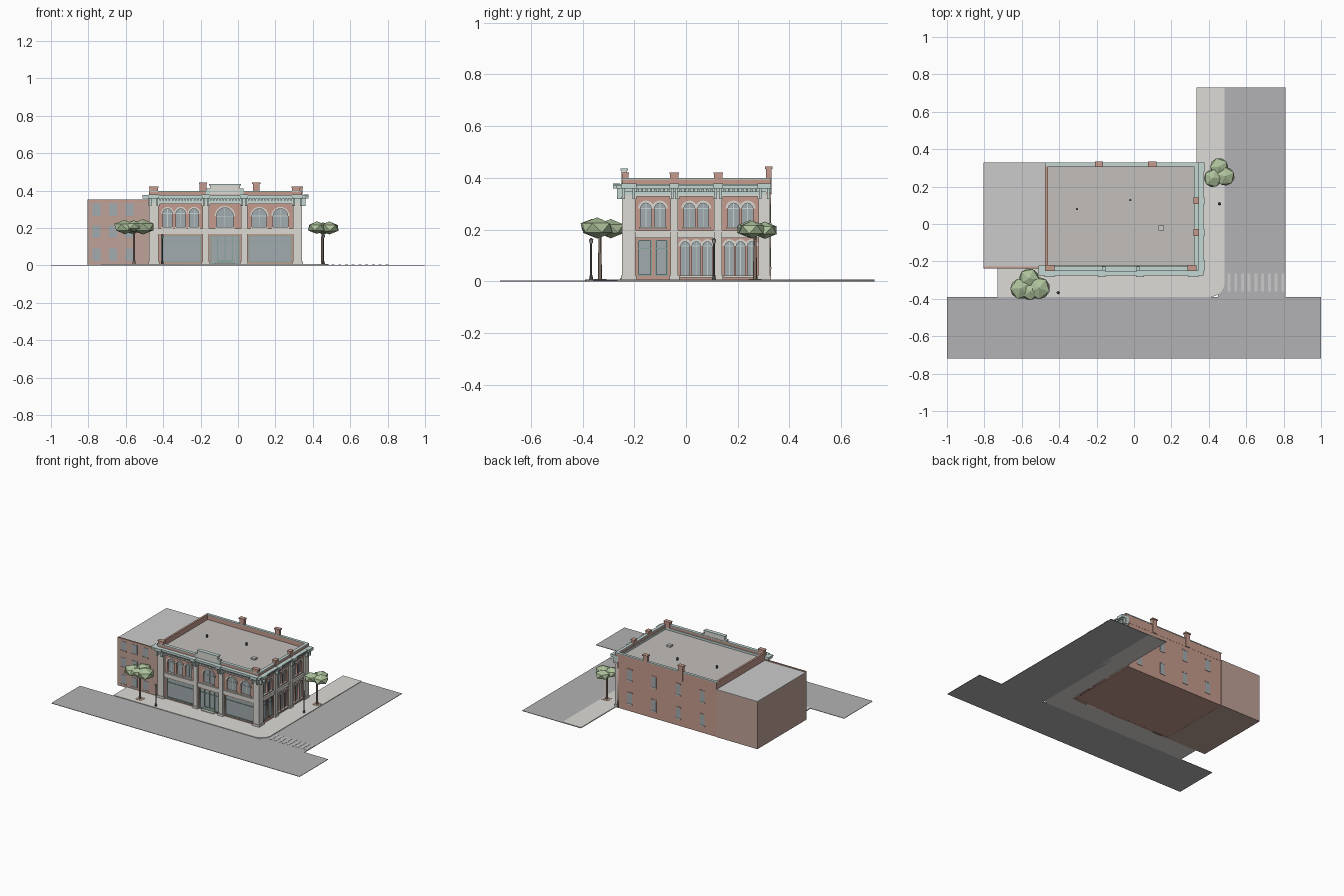
import bpy, bmesh, math, random
from mathutils import Matrix, Vector

if "Cube" in bpy.data.objects:
    bpy.data.objects.remove(bpy.data.objects["Cube"])

random.seed(4)
COL = dict(brick=(.56, .33, .27), brick2=(.52, .36, .31), stone=(.72, .70, .65), teal=(.55, .68, .65),
           glass=(.36, .41, .43), road=(.45, .45, .46), walk=(.72, .71, .68), roof=(.55, .52, .50),
           grey=(.62, .62, .60), green=(.25, .38, .32), dark=(.13, .13, .14), leaf=(.42, .54, .33),
           bark=(.36, .26, .2), paint=(.75, .75, .75))
MATS = {}
for k, c in COL.items():
    MATS[k] = bpy.data.materials.new(k)
    MATS[k].diffuse_color = (*c, 1)


def frame(u, n, o):
    m = Matrix((u, (0, 0, 1), n)).transposed().to_4x4()
    m.translation = o
    return m


# facade frames: u along the wall, v up, n outward
FRONT = frame((1, 0, 0), (0, -1, 0), (0, -.235, 0))
RIGHT = frame((0, 1, 0), (1, 0, 0), (.33, 0, 0))
BACK = frame((-1, 0, 0), (0, 1, 0), (0, .325, 0))
WORLD = Matrix.Identity(4)


def add(name, bm, mat):
    me = bpy.data.meshes.new(name)
    bm.to_mesh(me)
    bm.free()
    ob = bpy.data.objects.new(name, me)
    bpy.context.collection.objects.link(ob)
    me.materials.append(MATS[mat])
    return ob


def box(name, mat, a0, a1, b0, b1, c0, c1, f=WORLD):
    bm = bmesh.new()
    s = Matrix.Diagonal((a1 - a0, b1 - b0, c1 - c0, 1))
    t = Matrix.Translation(((a0 + a1) / 2, (b0 + b1) / 2, (c0 + c1) / 2))
    bmesh.ops.create_cube(bm, size=1, matrix=f @ t @ s)
    return add(name, bm, mat)


def rod(name, mat, x, y, z0, z1, r, r2=None, seg=8):
    bm = bmesh.new()
    bmesh.ops.create_cone(bm, cap_ends=True, segments=seg, radius1=r, radius2=r if r2 is None else r2,
                          depth=z1 - z0, matrix=Matrix.Translation((x, y, (z0 + z1) / 2)))
    return add(name, bm, mat)


def plate(name, mat, f, loops, n0, n1):
    """Flat plate from an outline followed by hole outlines."""
    cu = bpy.data.curves.new(name, 'CURVE')
    cu.dimensions, cu.fill_mode, cu.extrude = '2D', 'BOTH', (n1 - n0) / 2
    for pts in loops:
        sp = cu.splines.new('POLY')
        sp.points.add(len(pts) - 1)
        for p, q in zip(sp.points, pts):
            p.co = (q[0], q[1], 0, 1)
        sp.use_cyclic_u = True
    cu.materials.append(MATS[mat])
    ob = bpy.data.objects.new(name, cu)
    bpy.context.collection.objects.link(ob)
    ob.matrix_world = f @ Matrix.Translation((0, 0, (n0 + n1) / 2))
    bpy.ops.object.select_all(action='DESELECT')
    ob.select_set(True)
    bpy.context.view_layer.objects.active = ob
    bpy.ops.object.convert(target='MESH')


def rect(u0, u1, v0, v1):
    return [(u0, v0), (u1, v0), (u1, v1), (u0, v1)]


def semi(u, v, r, n=10):
    return [(u + r * math.cos(math.pi * i / n), v + r * math.sin(math.pi * i / n)) for i in range(n + 1)]


def arch(u, w, v0, v1):
    return [(u - w / 2, v0), (u + w / 2, v0)] + semi(u, v1 - w / 2, w / 2)


def facade(side, f, u0, u1, arches, rects, piers):
    """Brick skin with openings, glazing, arch trim, piers and bands."""
    holes = [arch(*a) for a in arches] + [rect(*r) for r in rects]
    plate(side + "_brick_wall", 'brick', f, [rect(u0, u1, 0, .335)] + holes, -.012, 0)
    box(side + "_glass", 'glass', u0 + .01, u1 - .01, .005, .33, -.014, -.009, f)
    for u, w, v0, v1 in arches:
        r, s = w / 2, v1 - w / 2
        plate(side + "_arch_trim", 'stone', f, [semi(u, s, r + .010) + semi(u, s, r)[::-1]], 0, .005)
        box(side + "_window_sill", 'stone', u - r - .006, u + r + .006, v0 - .007, v0, -.008, .006, f)
        box(side + "_mullion", 'teal', u - .0015, u + .0015, v0, v1, -.009, -.006, f)
        box(side + "_meeting_rail", 'teal', u - r, u + r, s - .002, s + .002, -.009, -.006, f)
    for a, b, c, d in rects:
        plate(side + "_shop_frame", 'green', f, [rect(a, b, c, d), rect(a + .005, b - .005, c + .006, d - .004)],
              -.009, -.003)
        box(side + "_shop_transom", 'green', a, b, d - .035, d - .031, -.009, -.005, f)
    for a, b in piers:
        box(side + "_pier", 'stone', a, b, 0, .335, -.005, .013, f)
        box(side + "_pier_base", 'stone', a - .004, b + .004, 0, .022, -.004, .017, f)
        box(side + "_pier_cap", 'stone', a - .004, b + .004, .318, .328, -.004, .017, f)
        for u in (a + .007, b - .007):
            box(side + "_bracket", 'teal', u - .005, u + .005, .318, .36, .01, .032, f)
        box(side + "_cornice_break", 'teal', a - .003, b + .003, .358, .378, .02, .048, f)
    for (_, a), (b, _) in zip(piers, piers[1:]):
        box(side + "_floor_band", 'stone', a, b, .168, .192, 0, .007, f)
        box(side + "_floor_ledge", 'stone', a, b, .190, .197, 0, .011, f)
        n = round((b - a) / .017)
        for i in range(n):
            u = a + (i + .5) * (b - a) / n
            box(side + "_dentil", 'teal', u - .004, u + .004, .346, .357, .008, .026, f)


# ground: roads, pavement with rounded corner, crossing
box("front_road", 'road', -1, 1, -.72, -.39, 0, .003)
box("side_road", 'road', .45, .81, -.39, .73, 0, .003)
corner = [(.405 + .08 * math.cos(t), -.31 + .08 * math.sin(t)) for t in
          [-math.pi / 2 + i * math.pi / 16 for i in range(9)]]
plate("pavement", 'walk', WORLD, [[(-.73, -.39)] + corner + [(.485, .73), (.335, .73), (.335, -.235), (-.73, -.235)]],
      0, .007)
for i in range(9):
    box("crossing_stripe", 'paint', .5 + i * .036, .516 + i * .036, -.36, -.265, .003, .0042)

# neighbouring building
box("neighbour_walls", 'brick2', -.805, -.476, -.235, .328, 0, .343)
box("neighbour_roof", 'grey', -.805, -.476, -.235, .328, .343, .347)
box("neighbour_cornice", 'brick', -.805, -.476, -.239, -.228, .343, .352)
for x in (-.757, -.668, -.58):
    for z in (.024, .147, .265):
        box("neighbour_window", 'glass', x - .021, x + .021, z, z + .066, -.003, .002, FRONT)
        box("neighbour_sill", 'brick', x - .024, x + .024, z - .006, z, 0, .004, FRONT)

# main building core and roof
box("building_core", 'brick', -.475, .317, -.222, .325, 0, .355)
box("flat_roof", 'roof', -.465, .33, -.23, .318, .355, .362)
facade("front", FRONT, -.475, .33,
       [(u, .05, .205, .303) for u in (-.377, -.306, -.235)] + [(-.07, .09, .205, .308)]
       + [(u, .078, .205, .303) for u in (.114, .227)],
       [(-.413, -.197, .015, .16), (-.148, .008, .008, .16), (.057, .287, .015, .16)],
       [(-.475, -.425), (-.19, -.155), (.015, .05), (.293, .343)])
facade("right", RIGHT, -.235, .325,
       [(c + d, .042, .21, .302) for c in (-.128, .04, .211) for d in (-.027, .027)]
       + [(c + d, .034, .022, .153) for c in (.04, .211) for d in (-.043, 0, .043)],
       [(-.186, -.132, .02, .16), (-.12, -.07, .02, .16)],
       [(-.248, -.195), (-.06, -.03), (.108, .14), (.28, .325)])

# front entrance
for x in (-.11, -.07, -.03):
    box("entrance_post", 'green', x - .003, x + .003, .008, .156, -.009, -.002, FRONT)
box("entrance_panel", 'green', -.11, -.03, .008, .03, -.009, -.003, FRONT)
box("entrance_step", 'stone', -.12, -.02, 0, .012, 0, .02, FRONT)

# entablature layers on the two street sides
for nm, mat, z0, z1, d in (("architrave", 'stone', .328, .336, .014), ("frieze", 'teal', .336, .347, .010),
                           ("bed_mould", 'teal', .345, .358, .016), ("cornice", 'teal', .358, .371, .034),
                           ("cornice_lip", 'teal', .369, .377, .041)):
    ext = .035 if nm.startswith("cornice") else .004
    box(nm + "_front", mat, -.475 - ext, .33 + d, -.235 - d, -.222, z0, z1)
    box(nm + "_right", mat, .32, .33 + d, -.23, .328, z0, z1)

# parapets and copings
for nm, a, b, c, d, cap in (("front", -.475, .342, -.247, -.227, 1), ("right", .324, .342, -.227, .31, 1),
                            ("back", -.475, .342, .31, .326, 1), ("left", -.475, -.461, -.227, .31, 0)):
    box(nm + "_parapet", 'brick', a, b, c, d, .335 if nm in ("back", "left") else .37, .393)
    box(nm + "_coping", 'teal' if cap else 'brick', a - .002 * cap, b + .002 * cap, c - .002 * cap, d + .002 * cap,
        .393, .399)
for x, y in ((-.45, -.235), (.31, -.235), (.333, -.045), (.333, .125)):
    w, d = (.022, .013) if y < -.2 else (.012, .016)
    box("parapet_pier", 'brick', x - w, x + w, y - d, y + d, .37, .415)
    box("parapet_pier_cap", 'brick', x - w - .003, x + w + .003, y - d - .002, y + d + .002, .415, .421)
for x in (-.187, .098):
    box("chimney", 'brick', x - .018, x + .018, .309, .331, .335, .435)
    box("chimney_cap", 'brick', x - .022, x + .022, .305, .335, .435, .444)

# raised centre panel
box("centre_panel", 'stone', -.15, .01, -.249, -.228, .378, .428)
box("centre_panel_cap", 'teal', -.155, .015, -.253, -.225, .428, .436)
for x in (-.16, .02):
    box("centre_panel_scroll", 'teal', x - .01, x + .01, -.249, -.228, .378, .41)

# roof fittings
box("roof_hatch", 'grey', .13, .16, -.035, -.007, .36, .374)
for x, y in ((-.305, .08), (-.02, .128)):
    rod("roof_vent", 'dark', x, y, .36, .382, .006)

# back windows
for x in (.225, .03, -.165, -.36):
    for z in (.055, .225):
        box("back_window", 'glass', -x - .018, -x + .018, z, z + .075, -.002, .0015, BACK)
        box("back_sill", 'stone', -x - .021, -x + .021, z - .007, z, 0, .005, BACK)
        box("back_lintel", 'brick2', -x - .021, -x + .021, z + .075, z + .083, 0, .003, BACK)

# street lamps
for x, y in ((-.405, -.367), (.457, .108)):
    rod("lamp_base", 'dark', x, y, .005, .025, .008, .005)
    rod("lamp_post", 'dark', x, y, .02, .148, .0035)
    rod("lamp_globe", 'paint', x, y, .146, .16, .006, .008)
    rod("lamp_cap", 'dark', x, y, .16, .168, .009, .002)

# street trees with faceted crowns
for tx, ty, tz, lobes in ((-.556, -.333, .207, ((-.05, -.013, .062), (.048, -.01, .066), (-.005, .042, .06), (0, -.03, .05))),
                          (.45, .267, .2, ((-.028, -.022, .054), (.038, -.012, .056), (.005, .038, .054)))):
    box("tree_pit", 'bark', tx - .025, tx + .025, ty - .025, ty + .025, .004, .008)
    rod("tree_trunk", 'bark', tx, ty, .005, tz, .008, .005, 6)
    for dx, dy, r in lobes:
        bm = bmesh.new()
        m = Matrix.Translation((tx + dx, ty + dy, tz + random.uniform(-.004, .004)))
        m = m @ Matrix.Diagonal((1, 1, .62, 1)) @ Matrix.Rotation(random.uniform(0, 6), 4, 'Z')
        bmesh.ops.create_icosphere(bm, subdivisions=1, radius=r, matrix=m)
        add("tree_crown", bm, 'leaf')

for m in bpy.data.materials:
    if m.users and not m.is_grease_pencil:
        m.use_nodes = True
        m.node_tree.nodes["Principled BSDF"].inputs["Base Color"].default_value = m.diffuse_color
